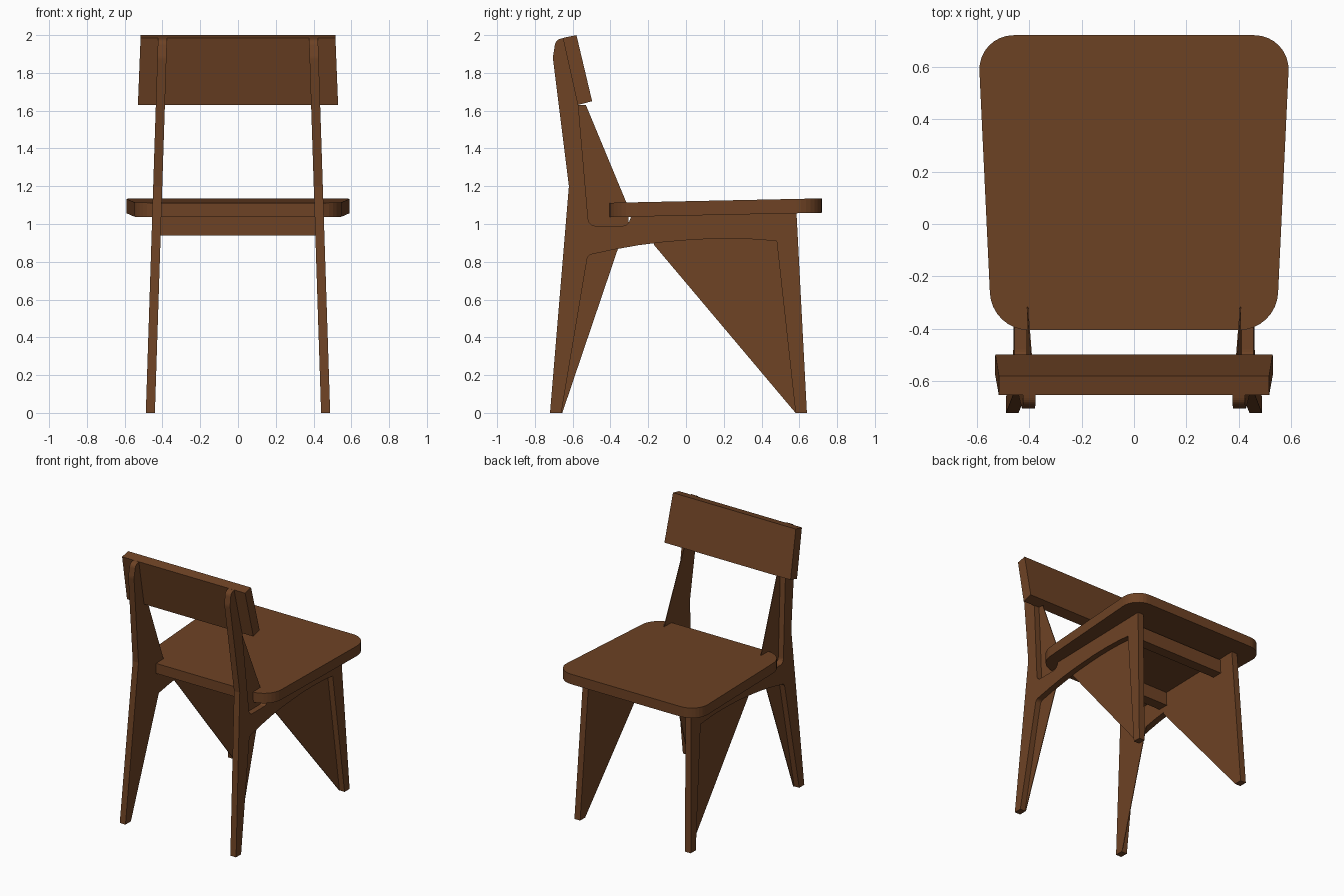
import bpy, bmesh, math
from mathutils import Vector

cube = bpy.data.objects.get("Cube")
if cube:
    bpy.data.objects.remove(cube, do_unlink=True)

# One brown wood for the whole chair
wood = bpy.data.materials.new("brown wood")
wood.use_nodes = True
color = (0.155, 0.055, 0.018, 1)
wood.diffuse_color = color
wood.node_tree.nodes["Principled BSDF"].inputs["Base Color"].default_value = color


def fillet(points, steps=6):
    """Replace each (a, b, radius) corner by an arc; (a, b) stays sharp."""
    out = []
    for i, p in enumerate(points):
        c = Vector(p[:2])
        if len(p) < 3:
            out.append(c)
            continue
        u = (Vector(points[i - 1][:2]) - c).normalized()
        v = (Vector(points[(i + 1) % len(points)][:2]) - c).normalized()
        half = u.angle(v) / 2
        center = c + (u + v).normalized() * p[2] / math.sin(half)
        reach = p[2] / math.tan(half)
        start, end = c + u * reach - center, c + v * reach - center
        turn = start.angle_signed(end)
        for k in range(steps + 1):
            a = -turn * k / steps
            out.append(center + Vector((start.x * math.cos(a) - start.y * math.sin(a),
                                        start.x * math.sin(a) + start.y * math.cos(a))))
    return out


def prism(name, profile, side_a, side_b):
    """Solid between two placements of the same 2D profile."""
    bm = bmesh.new()
    a = [bm.verts.new(side_a(*p)) for p in profile]
    b = [bm.verts.new(side_b(*p)) for p in profile]
    bm.faces.new(a)
    bm.faces.new(b[::-1])
    for i in range(len(a)):
        bm.faces.new((a[i - 1], a[i], b[i], b[i - 1]))
    bmesh.ops.recalc_face_normals(bm, faces=bm.faces)
    mesh = bpy.data.meshes.new(name)
    bm.to_mesh(mesh)
    bm.free()
    mesh.materials.append(wood)
    obj = bpy.data.objects.new(name, mesh)
    bpy.context.collection.objects.link(obj)
    return obj


def inner_x(z):
    """Inner face of the side frames, leaning in towards the top."""
    return 0.44 - 0.0325 * z


def side_plate(name, profile, thickness):
    for label, s in (("left", 1), ("right", -1)):
        prism(f"{label}_{name}", profile,
              lambda y, z: (s * inner_x(z), y, z),
              lambda y, z: (s * (inner_x(z) + thickness), y, z))


# Side frames: rear post, arched rail and front leg in one plate
frame = fillet([
    (-0.72, 0), (-0.62, 1.2), (-0.705, 1.88, 0.1), (-0.69, 1.975, 0.04), (-0.648, 1.985),
    (-0.57, 1.63), (-0.515, 0.99, 0.04), (-0.31, 0.99, 0.04), (-0.29, 1.04),
    (0.585, 1.058), (0.64, 0), (0.58, 0), (0.48, 0.91),
    (0.36, 0.919), (0.24, 0.923), (0.12, 0.921), (0, 0.914), (-0.12, 0.904),
    (-0.25, 0.888), (-0.38, 0.865), (-0.52, 0.835, 0.03), (-0.66, 0)])
side_plate("side_frame", frame, 0.048)

# Thin gusset panels flush with the inside of the frames
side_plate("front_leg_panel", [(0.59, 0), (0.58, 0), (-0.17, 0.89), (-0.17, 0.93), (0.5, 0.93)], 0.005)
side_plate("rear_leg_panel", [(-0.67, 0), (-0.655, 0), (-0.36, 0.87), (-0.37, 0.9), (-0.54, 0.87)], 0.005)
side_plate("back_post_panel", [(-0.58, 1.63), (-0.53, 1.63), (-0.31, 1.1), (-0.3, 0.97), (-0.53, 0.97)], 0.005)


# Seat: rounded trapezoid, rising slightly to the front
def seat_at(height):
    return lambda x, y: (x, y, height + 0.021 * (y + 0.405))


seat = fillet([(-0.543, -0.405, 0.15), (0.543, -0.405, 0.15),
               (0.596, 0.72, 0.13), (-0.596, 0.72, 0.13)], 8)
prism("seat", seat, seat_at(1.036), seat_at(1.112))


# Backrest: leaning board, slightly narrower at the top
def backrest_side(s):
    return lambda y, z: (s * (0.53 - 0.04 * (z - 1.63)), y, z)


prism("backrest", [(-0.652, 1.985), (-0.58, 2.0), (-0.497, 1.65), (-0.573, 1.63)],
      backrest_side(1), backrest_side(-1))

# Cross rails under the seat
for name, y in (("front_cross_rail", 0.46), ("rear_cross_rail", -0.13)):
    prism(name, [(y - 0.08, 0.94), (y, 0.94), (y, 1.045), (y - 0.08, 1.045)],
          lambda y, z: (inner_x(z) + 0.004, y, z),
          lambda y, z: (-inner_x(z) - 0.004, y, z))
